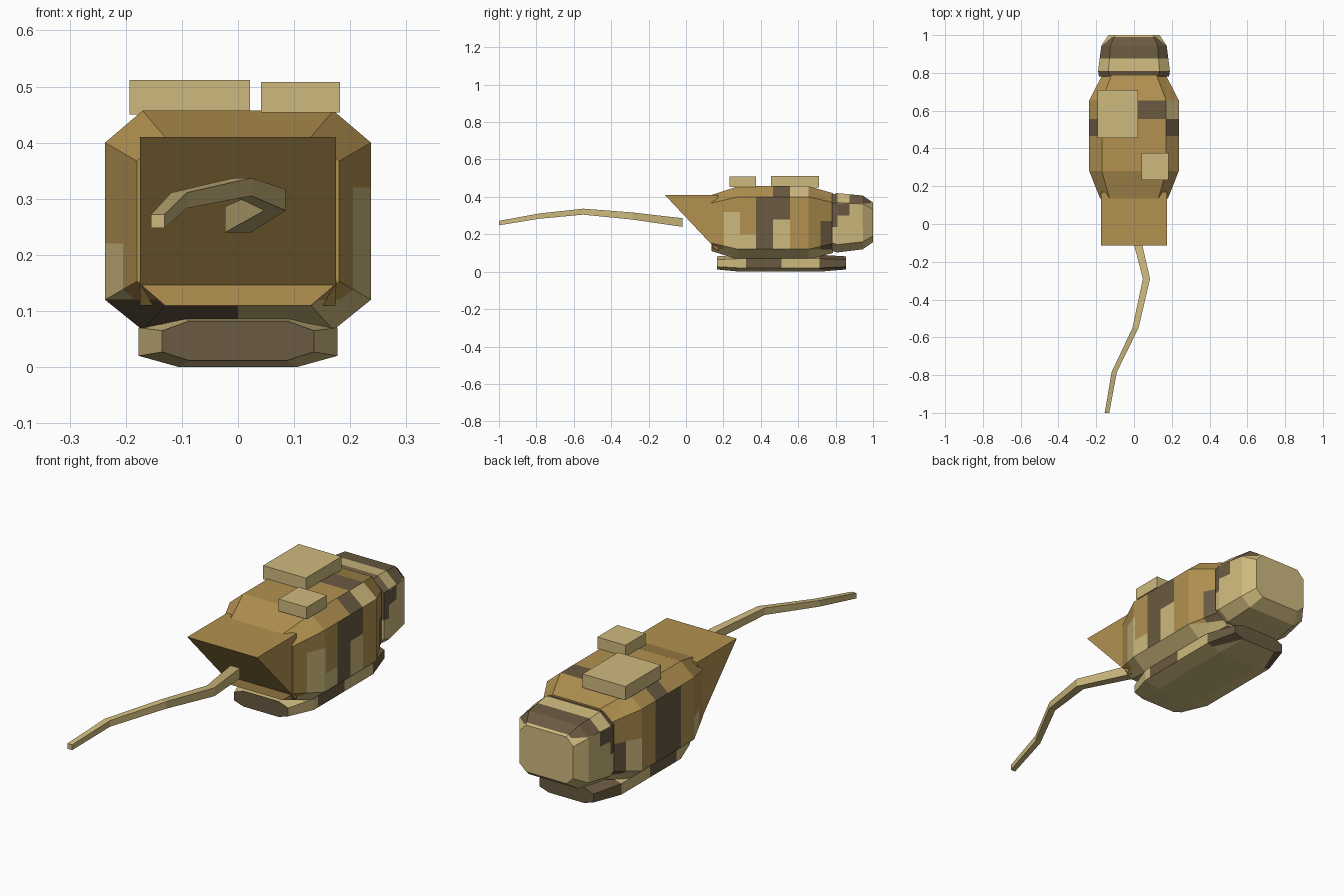
import bpy, bmesh
from mathutils import Vector

if "Cube" in bpy.data.objects:
    bpy.data.objects.remove(bpy.data.objects["Cube"])


def material(name, rgb):
    m = bpy.data.materials.new(name)
    lin = [((c / 255 + 0.055) / 1.055) ** 2.4 for c in rgb]
    m.diffuse_color = (*lin, 1)
    m.use_nodes = True
    m.node_tree.nodes["Principled BSDF"].inputs["Base Color"].default_value = m.diffuse_color
    return m


MATS = [material("ochre", (178, 145, 80)),
        material("khaki", (206, 186, 126)),
        material("dark_brown", (106, 90, 65))]
OCHRE, KHAKI, BROWN = range(3)


def finish(bm, name, base):
    bmesh.ops.recalc_face_normals(bm, faces=bm.faces)
    me = bpy.data.meshes.new(name)
    for m in MATS:
        me.materials.append(m)
    for f in bm.faces:
        if f.material_index == 0:
            f.material_index = base
    bm.to_mesh(me)
    bm.free()
    ob = bpy.data.objects.new(name, me)
    bpy.context.collection.objects.link(ob)
    return ob


def skin(bm, rings):
    """Bridge consecutive rings of points and cap both ends."""
    vs = [[bm.verts.new(p) for p in r] for r in rings]
    n = len(vs[0])
    for a, b in zip(vs, vs[1:]):
        for i in range(n):
            j = (i + 1) % n
            bm.faces.new((a[i], a[j], b[j], b[i]))
    bm.faces.new(vs[0])
    bm.faces.new(vs[-1])


def octagon(y, w, t, z0, s0, s1, z1):
    half = [(t, z0), (w, s0), (w, s1), (t, z1)]
    return [(x, y, z) for x, z in half] + [(-x, y, z) for x, z in reversed(half)]


def camo_hull(name, sections, base, patches):
    """Octagonal hull, cut along the patch borders and coloured by them.
    patch = (x0, x1, y0, y1, z0, z1, colour); 9 means unbounded."""
    bm = bmesh.new()
    skin(bm, [octagon(*s) for s in sections])
    for axis in range(3):
        borders = {v for p in patches for v in p[2 * axis:2 * axis + 2] if abs(v) < 9}
        no = Vector([float(i == axis) for i in range(3)])
        for v in sorted(borders):
            bmesh.ops.bisect_plane(bm, geom=bm.verts[:] + bm.edges[:] + bm.faces[:],
                                   dist=1e-5, plane_co=no * v, plane_no=no)
    for f in bm.faces:
        c = f.calc_center_median()
        col = base
        for p in patches:
            if all(p[2 * i] - 1e-4 <= c[i] <= p[2 * i + 1] + 1e-4 for i in range(3)):
                col = p[6]
        f.material_index = col
    return finish(bm, name, base)


def block(name, x0, x1, y0, y1, z0, z1, mat):
    bm = bmesh.new()
    skin(bm, [[(x0, y, z0), (x1, y, z0), (x1, y, z1), (x0, y, z1)] for y in (y0, y1)])
    return finish(bm, name, mat)


# main body with camouflage patches
camo_hull("body", [
    (0.136, 0.18, 0.13, 0.11, 0.153, 0.367, 0.41),
    (0.28, 0.237, 0.17, 0.066, 0.12, 0.40, 0.457),
    (0.655, 0.237, 0.17, 0.066, 0.12, 0.40, 0.457),
    (0.785, 0.17, 0.12, 0.10, 0.15, 0.37, 0.42)], OCHRE, [
    (-9, 9, 0.14, 9, -9, 0.12, KHAKI),            # underside
    (-9, 0, 0.14, 0.28, -9, 0.12, BROWN),
    (0, 9, 0.20, 0.29, 0.12, 0.32, KHAKI),        # right flank
    (0, 9, 0.29, 0.375, 0.12, 0.20, KHAKI),
    (0, 9, 0.375, 0.465, 0.12, 0.40, BROWN),
    (0, 9, 0.465, 0.555, 0.28, 0.40, BROWN),
    (0, 9, 0.465, 0.555, 0.12, 0.28, KHAKI),
    (0.17, 9, 0.465, 0.555, 0.40, 9, BROWN),
    (0.17, 9, 0.555, 0.655, 0.40, 9, KHAKI),
    (0, 9, 0.72, 9, 0.12, 0.27, BROWN),
    (-9, 0, 0.20, 0.28, 0.12, 0.22, KHAKI),       # left flank
    (-9, 0, 0.375, 0.465, 0.12, 0.40, BROWN),
    (-9, 0, 0.465, 0.555, 0.12, 0.40, BROWN),
    (-9, -0.17, 0.465, 0.555, 0.40, 9, BROWN),
    (-9, 0, 0.655, 0.72, 0.12, 0.27, KHAKI),
    (-9, 0, 0.72, 9, 0.12, 0.27, BROWN),
    (0.02, 0.17, 0.555, 0.655, 0.40, 9, BROWN),   # top patch
])

# rear section
camo_hull("rear_section", [
    (0.78, 0.185, 0.13, 0.112, 0.155, 0.365, 0.412),
    (0.81, 0.19, 0.135, 0.103, 0.145, 0.37, 0.42),
    (0.945, 0.173, 0.125, 0.12, 0.16, 0.362, 0.407),
    (1.0, 0.135, 0.10, 0.158, 0.19, 0.335, 0.37)], KHAKI, [
    (-9, 9, -9, 0.81, 0.24, 9, BROWN),
    (-9, 9, 0.81, 0.875, 0.30, 0.365, BROWN),
    (-9, 9, 0.875, 0.99, 0.365, 9, BROWN),
])

# sole plate below the body
camo_hull("base", [
    (0.165, 0.135, 0.088, 0.012, 0.027, 0.065, 0.082),
    (0.29, 0.177, 0.105, 0.0, 0.02, 0.07, 0.09),
    (0.715, 0.177, 0.105, 0.0, 0.02, 0.07, 0.09),
    (0.855, 0.135, 0.088, 0.012, 0.027, 0.065, 0.082)], KHAKI, [
    (-9, 9, -9, 0.166, -9, 9, BROWN),
    (-9, 9, 0.32, 0.51, 0.02, 9, BROWN),
    (-9, 9, 0.715, 9, 0.012, 9, BROWN),
])

# wedge nose: triangular prism
bm = bmesh.new()
skin(bm, [[(x, -0.113, 0.41), (x, 0.17, 0.11), (x, 0.17, 0.41)] for x in (-0.175, 0.175)])
finish(bm, "nose_wedge", OCHRE)

# boxes on the roof
block("roof_box_large", -0.193, 0.021, 0.455, 0.71, 0.45, 0.512, KHAKI)
block("roof_box_small", 0.041, 0.182, 0.232, 0.375, 0.454, 0.508, KHAKI)

# bent tapering rod: square section swept along a path
rings = []
for x, y, z, r in [(0.0, -0.02, 0.263, 0.023), (0.066, -0.29, 0.298, 0.019),
                   (0.008, -0.55, 0.321, 0.016), (-0.105, -0.785, 0.297, 0.014),
                   (-0.143, -1.0, 0.26, 0.012)]:
    rings.append([(x + sx * r, y, z + sz * r)
                  for sx, sz in ((-1, -1), (1, -1), (1, 1), (-1, 1))])
bm = bmesh.new()
skin(bm, rings)
finish(bm, "bent_rod", KHAKI)
